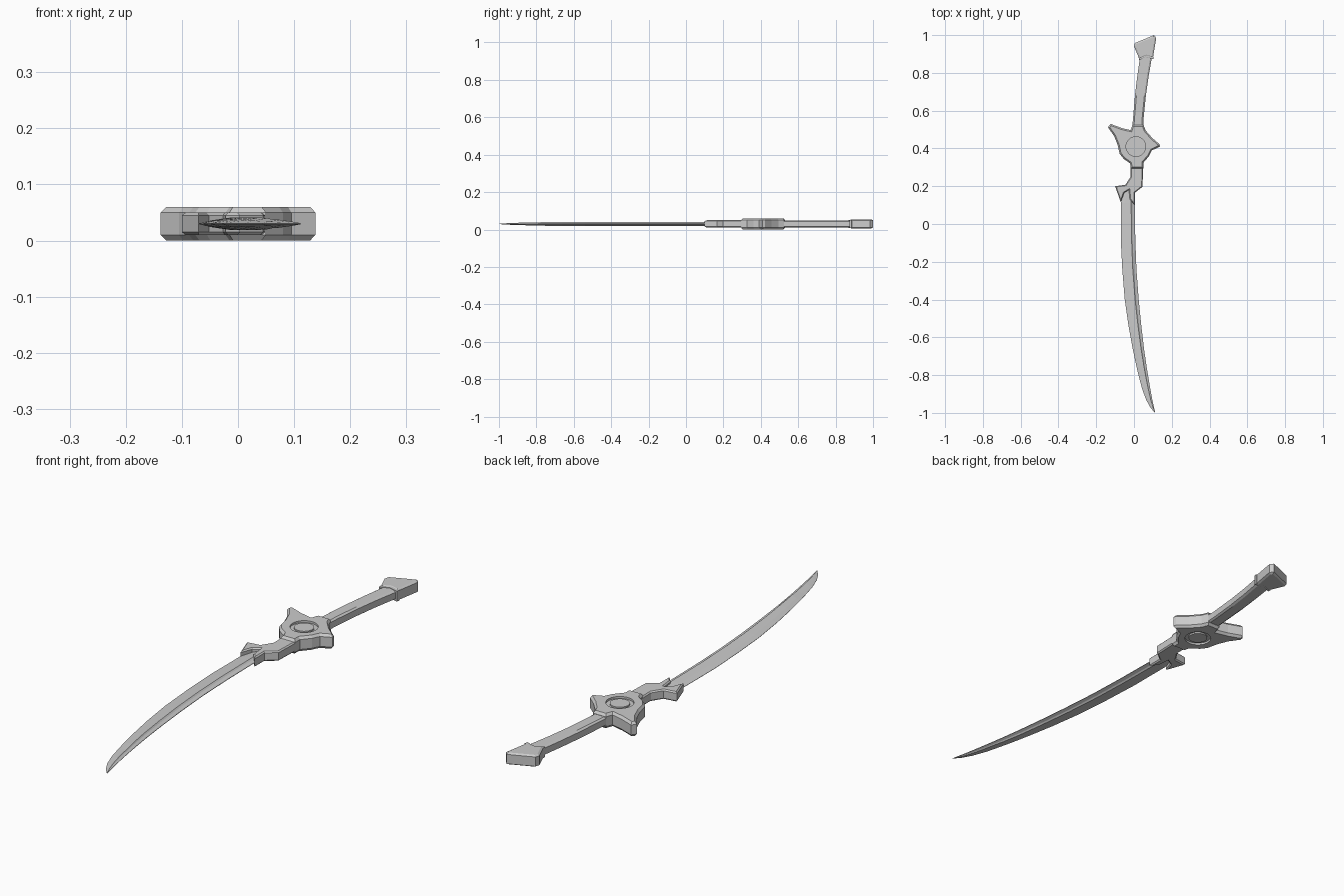
import bpy, bmesh
from mathutils import Vector

if "Cube" in bpy.data.objects:
    bpy.data.objects.remove(bpy.data.objects["Cube"])

MID = 0.03   # height of the flat symmetry plane


def finish(name, bm):
    bmesh.ops.recalc_face_normals(bm, faces=bm.faces)
    mesh = bpy.data.meshes.new(name)
    bm.to_mesh(mesh)
    bm.free()
    ob = bpy.data.objects.new(name, mesh)
    bpy.context.collection.objects.link(ob)
    return ob


def plate(name, outline, half, inset, rise):
    """Extruded outline whose two faces have a sloped, raised inset."""
    bm = bmesh.new()
    base = bm.faces.new([bm.verts.new((x, y, MID - half)) for x, y in outline])
    ext = bmesh.ops.extrude_face_region(bm, geom=[base], use_keep_orig=True)
    verts = [g for g in ext["geom"] if isinstance(g, bmesh.types.BMVert)]
    bmesh.ops.translate(bm, verts=verts, vec=Vector((0, 0, 2 * half)))
    bmesh.ops.recalc_face_normals(bm, faces=bm.faces)
    for cap in [f for f in bm.faces if abs(f.normal.z) > 0.9]:
        s = 1 if cap.normal.z > 0 else -1
        bmesh.ops.inset_region(bm, faces=[cap], thickness=inset, use_even_offset=True)
        for v in cap.verts:
            v.co.z += s * rise
    return finish(name, bm)


def loft(name, stations, section):
    """stations: (y, x_left, x_right, half, skew); section: (t across, height fraction)."""
    loop = [(t, h) for t, h in section] + [(t, -h) for t, h in reversed(section)]
    bm = bmesh.new()
    rings = []
    for y, xl, xr, half, skew in stations:
        rings.append([bm.verts.new((xl + (xr - xl) * t, y + skew * (t - 0.5), MID + half * h))
                      for t, h in loop])
    n = len(loop)
    for a, b in zip(rings, rings[1:]):
        for i in range(n):
            j = (i + 1) % n
            bm.faces.new((a[i], a[j], b[j], b[i]))
    bm.faces.new(rings[0])
    bm.faces.new(rings[-1])
    return finish(name, bm)


def cylinder(name, x, y, z, r, depth):
    bm = bmesh.new()
    bmesh.ops.create_cone(bm, cap_ends=True, segments=32, radius1=r, radius2=r, depth=depth)
    bmesh.ops.translate(bm, verts=bm.verts, vec=Vector((x, y, z)))
    return finish(name, bm)


# Curved blade: sharp left edge, stepped ridge close to the back
loft("blade", [
    (0.18, -0.055, 0.000, 0.011, 0), (0.11, -0.070, 0.004, 0.011, 0),
    (-0.08, -0.070, 0.007, 0.011, 0), (-0.24, -0.062, 0.013, 0.011, 0),
    (-0.40, -0.049, 0.025, 0.011, 0), (-0.54, -0.029, 0.039, 0.011, 0),
    (-0.66, -0.007, 0.053, 0.011, 0), (-0.75, 0.012, 0.066, 0.010, 0),
    (-0.80, 0.024, 0.074, 0.008, 0), (-0.87, 0.042, 0.086, 0.007, 0),
    (-0.93, 0.064, 0.097, 0.005, 0), (-0.97, 0.086, 0.106, 0.003, 0),
    (-0.998, 0.109, 0.112, 0.001, 0)],
    [(0, 0.06), (0.3, 0.55), (0.74, 1.0), (0.82, 0.55), (1, 0.1)])

# Angular collar that grips the blade
plate("blade_collar", [
    (-0.02, 0.345), (-0.018, 0.25), (-0.045, 0.208), (-0.10, 0.20), (-0.070, 0.115),
    (-0.052, 0.165), (-0.027, 0.18), (-0.022, 0.13), (0.004, 0.10), (0.004, 0.165),
    (0.045, 0.197), (0.05, 0.345)], 0.015, 0.005, 0.005)

# Star shaped guard
guard = plate("guard", [
    (0.05, 0.525), (0.062, 0.495), (0.095, 0.457), (0.134, 0.423), (0.138, 0.41),
    (0.095, 0.390), (0.080, 0.360), (0.050, 0.325), (0.050, 0.295),
    (-0.015, 0.295), (-0.022, 0.322), (-0.055, 0.345), (-0.076, 0.372),
    (-0.087, 0.42), (-0.105, 0.465), (-0.138, 0.512), (-0.124, 0.530),
    (-0.065, 0.508), (-0.018, 0.497), (-0.008, 0.525)], 0.020, 0.008, 0.010)

# Round recess on both faces of the guard
for s in (1, -1):
    cutter = cylinder("recess_cutter", 0.01, 0.41, MID + s * 0.042, 0.052, 0.04)
    cutter.hide_render = True
    cutter.hide_viewport = False
    mod = guard.modifiers.new("recess", "BOOLEAN")
    mod.object = cutter
    mod.operation = "DIFFERENCE"
    mod.solver = "EXACT"
    bpy.context.view_layer.objects.active = guard
    bpy.ops.object.modifier_apply(modifier="recess")
    bpy.data.objects.remove(cutter)

# Disc set into the recess
cylinder("guard_disc", 0.01, 0.41, MID, 0.037, 0.056)

# Chamfered, gently curved grip
loft("grip", [
    (0.48, -0.012, 0.048, 0.019, 0), (0.56, -0.005, 0.051, 0.019, 0),
    (0.68, 0.005, 0.063, 0.019, 0), (0.78, 0.017, 0.077, 0.019, 0),
    (0.90, 0.034, 0.098, 0.019, 0)],
    [(0, 0.7), (0.14, 1), (0.86, 1), (1, 0.7)])

# Flared pommel with a thin band at its base
plate("pommel", [
    (0.029, 0.872), (0.065, 0.888), (0.100, 0.878), (0.118, 0.985), (0.106, 1.0),
    (0.005, 0.958), (0.0, 0.94)], 0.019, 0.008, 0.005)
plate("pommel_band", [
    (0.026, 0.868), (0.062, 0.884), (0.102, 0.873), (0.104, 0.886),
    (0.064, 0.897), (0.025, 0.881)], 0.021, 0.002, 0.001)
